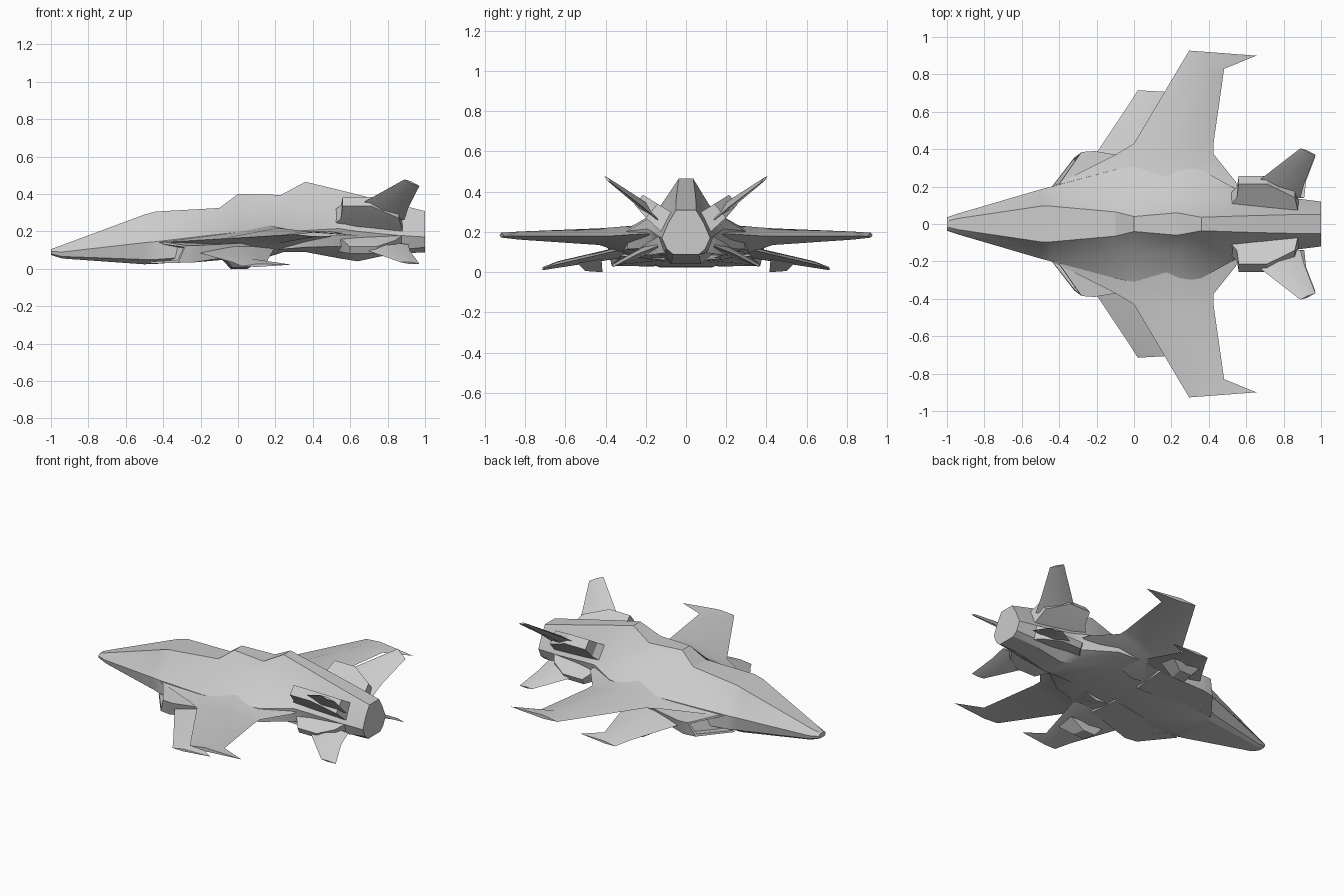
import bpy, bmesh, math
from mathutils import Vector


def loft(name, rings, mirror=True, recess=None, angle=28):
    """Skin equal-length rings of points, cap both ends, optionally mirror across y = 0."""
    bm = bmesh.new()
    loops = [[bm.verts.new(p) for p in ring] for ring in rings]
    n = len(loops[0])
    for a, b in zip(loops, loops[1:]):
        for i in range(n):
            j = (i + 1) % n
            bm.faces.new((a[i], a[j], b[j], b[i]))
    bm.faces.new(loops[0])
    bm.faces.new(loops[-1])
    bmesh.ops.recalc_face_normals(bm, faces=bm.faces)
    if recess:
        d = Vector(recess).normalized()
        face = max(bm.faces, key=lambda f: f.normal.dot(d))
        bmesh.ops.inset_individual(bm, faces=[face], thickness=0.018, depth=0)
        bmesh.ops.inset_individual(bm, faces=[face], thickness=0.002, depth=-0.06)
    me = bpy.data.meshes.new(name)
    bm.to_mesh(me)
    bm.free()
    me.shade_smooth()
    me.set_sharp_from_angle(angle=math.radians(angle))
    ob = bpy.data.objects.new(name, me)
    bpy.context.collection.objects.link(ob)
    if mirror:
        m = ob.modifiers.new("mirror", 'MIRROR')
        m.use_axis = (False, True, False)
    return ob


def foil(le, te, top, bottom, crest=0.5):
    """Diamond wing section between leading and trailing edge points."""
    le, te = Vector(le), Vector(te)
    mid = le.lerp(te, crest)
    return [le, (mid.x, mid.y, top), te, (mid.x, mid.y, bottom)]


def slab(x0, x1, y, z, normal, half):
    """Rectangle in the plane of x and a tilted normal, used for fin sections."""
    ny, nz = normal
    return [(x0, y + ny * half, z + nz * half), (x1, y + ny * half, z + nz * half),
            (x1, y - ny * half, z - nz * half), (x0, y - ny * half, z - nz * half)]


def fin_section(x0, x1, y, z, normal, half, dy=0, dz=0):
    """Diamond section with a tilted thickness; dy, dz shift the trailing edge."""
    ny, nz = normal
    xm = x0 + (x1 - x0) * 0.45
    ym, zm = y + dy * 0.45, z + dz * 0.45
    return [(x0, y, z), (xm, ym + ny * half, zm + nz * half),
            (x1, y + dy, z + dz), (xm, ym - ny * half, zm - nz * half)]


# Fuselage: half sections from top ridge to belly, (x, [(y, z) ...])
body = [
    (-1.00, [(.015, .105), (.028, .100), (.036, .093), (.034, .080), (.022, .074)]),
    (-0.94, [(.030, .127), (.045, .113), (.056, .090), (.048, .066), (.034, .055)]),
    (-0.50, [(.095, .290), (.135, .205), (.185, .140), (.165, .050), (.130, .024)]),
    (-0.44, [(.095, .306), (.140, .225), (.200, .145), (.190, .050), (.135, .026)]),
    (-0.10, [(.065, .325), (.150, .265), (.290, .185), (.300, .075), (.180, .052)]),
    (0.00, [(.040, .400), (.150, .275), (.310, .195), (.310, .085), (.180, .064)]),
    (0.23, [(.060, .395), (.150, .295), (.310, .205), (.310, .105), (.180, .090)]),
    (0.36, [(.036, .465), (.130, .310), (.290, .205), (.290, .115), (.140, .090)]),
    (0.54, [(.042, .422), (.110, .315), (.190, .215), (.165, .120), (.090, .056)]),
    (0.64, [(.045, .397), (.105, .300), (.165, .200), (.140, .110), (.075, .040)]),
    (0.84, [(.050, .348), (.095, .270), (.140, .180), (.110, .100), (.065, .083)]),
    (1.00, [(.050, .308), (.088, .245), (.120, .170), (.095, .115), (.062, .087)]),
]
loft("fuselage", [[(x, y, z) for y, z in half] + [(x, -y, z) for y, z in reversed(half)]
                  for x, half in body], mirror=False)

# Main wings with forward strake and swept-back tips
loft("main_wing", [
    foil((-.46, .17, .14), (.56, .17, .19), .255, .06, .6),
    foil((-.42, .21, .14), (.545, .225, .19), .235, .07, .6),
    foil((-.10, .37, .16), (.425, .375, .18), .222, .115, .6),
    foil((0.00, .43, .165), (.425, .43, .18), .218, .135),
    foil((.237, .83, .18), (.482, .83, .18), .202, .162),
    foil((.295, .927, .184), (.655, .90, .178), .196, .172, .3),
], angle=40)

# Cheek intakes with recessed mouths
loft("intake", [
    [(-.43, .17, .15), (-.28, .385, .125), (-.21, .39, .125), (.08, .34, .14), (.08, .10, .15)],
    [(-.47, .16, .028), (-.32, .355, .032), (-.24, .37, .034), (.06, .32, .08), (.06, .10, .06)],
], recess=(-.8, .6, 0))

# Lower front wings, drooping outward
loft("lower_wing", [
    foil((-.26, .29, .10), (.20, .29, .12), .135, .075),
    foil((-.03, .635, .035), (.155, .635, .04), .055, .022),
    foil((.02, .715, .014), (.285, .70, .022), .026, .010, .3),
], angle=40)

# Pods beneath the lower wings
loft("wing_pod", [
    [(-.10, .42, .065), (.14, .42, .065), (.14, .54, .045), (-.06, .54, .045)],
    [(-.04, .415, 0), (.05, .415, 0), (.06, .50, .006), (-.03, .50, .006)],
])

# Tail fins: splayed upper pair and lower pair, each on a tapered base block
up, low = (-.64, .77), (.42, .91)
loft("upper_fin_base", [slab(.48, .88, .09, .245, up, .055), slab(.55, .86, .17, .305, up, .045),
                        slab(.56, .71, .235, .36, up, .032)])
loft("upper_fin", [fin_section(.60, .89, .17, .30, up, .025, -.03, -.04),
                   fin_section(.67, .91, .235, .355, up, .02, -.02, -.03),
                   fin_section(.89, .97, .405, .478, up, .007, -.035, -.035)])
loft("lower_fin_base", [slab(.46, .90, .08, .15, low, .05), slab(.56, .84, .17, .12, low, .035),
                        slab(.60, .74, .225, .10, low, .02)])
loft("lower_fin", [fin_section(.62, .91, .15, .13, low, .025, -.01, 0),
                   fin_section(.70, .92, .23, .095, low, .018),
                   fin_section(.87, .97, .37, .035, low, .006, -.01, -.008)])
